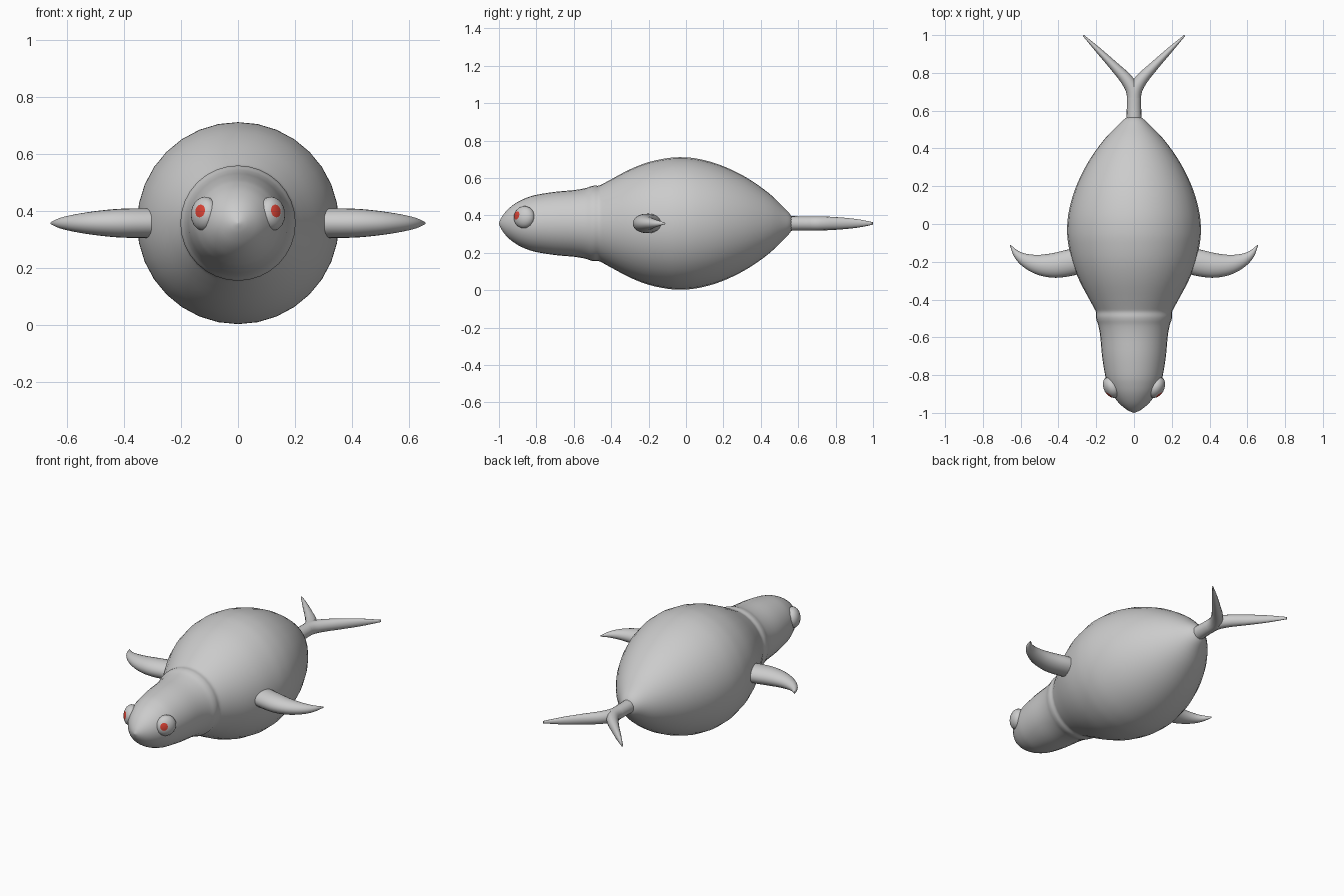
import bpy, bmesh, math
from mathutils import Vector, Matrix

if "Cube" in bpy.data.objects:
    bpy.data.objects.remove(bpy.data.objects["Cube"])

CZ = 0.357  # height of the body axis


def material(name, rgb):
    m = bpy.data.materials.new(name)
    m.diffuse_color = (*rgb, 1)
    m.use_nodes = True
    m.node_tree.nodes["Principled BSDF"].inputs["Base Color"].default_value = m.diffuse_color
    return m


GREY = material("grey", (0.6, 0.6, 0.6))
RED = material("red", (0.7, 0.055, 0.035))


def finish(name, bm, mats, angle=50):
    bmesh.ops.recalc_face_normals(bm, faces=bm.faces)
    me = bpy.data.meshes.new(name)
    bm.to_mesh(me)
    bm.free()
    for m in mats:
        me.materials.append(m)
    ob = bpy.data.objects.new(name, me)
    bpy.context.collection.objects.link(ob)
    bpy.context.view_layer.objects.active = ob
    ob.select_set(True)
    bpy.ops.object.shade_smooth_by_angle(angle=math.radians(angle))
    ob.select_set(False)
    return ob


def spline(points, steps):
    """Catmull-Rom through tuples of any length."""
    p = [Vector(q) for q in points]
    p = [p[0] * 2 - p[1]] + p + [p[-1] * 2 - p[-2]]
    out = []
    for i in range(1, len(p) - 2):
        a, b, c, d = p[i - 1:i + 3]
        for s in range(steps):
            t = s / steps
            out.append(0.5 * (2 * b + (c - a) * t + (2 * a - 5 * b + 4 * c - d) * t * t
                              + (3 * b - a - 3 * c + d) * t ** 3))
    return out + [p[-2]]


def tube(name, stations, sides, steps):
    """Oval tube along a level path; stations are (x, y, half width, half height)."""
    pts = spline(stations, steps)
    bm = bmesh.new()
    rings = []
    for i, q in enumerate(pts):
        e = pts[min(i + 1, len(pts) - 1)] - pts[max(i - 1, 0)]
        n = Vector((-e[1], e[0], 0)).normalized()
        w, h = max(q[2], 0.001), max(q[3], 0.001)
        c = Vector((q[0], q[1], CZ))
        rings.append([bm.verts.new(c + n * w * math.cos(a) + Vector((0, 0, h * math.sin(a))))
                      for a in (2 * math.pi * k / sides for k in range(sides))])
    for r, s in zip(rings, rings[1:]):
        for k in range(sides):
            bm.faces.new((r[k], r[(k + 1) % sides], s[(k + 1) % sides], s[k]))
    bm.faces.new(rings[0])
    bm.faces.new(rings[-1])
    return finish(name, bm, [GREY])


# Body and head: one round shell along y, as (y, radius)
head = [(-1, 0.002), (-0.985, 0.035), (-0.95, 0.078), (-0.9, 0.115), (-0.85, 0.138),
        (-0.8, 0.153), (-0.7, 0.169), (-0.6, 0.178), (-0.54, 0.188)]
collar = [(-0.51, 0.198), (-0.49, 0.202), (-0.465, 0.202)]
trunk = [(-0.44, 0.214), (-0.4, 0.236), (-0.3, 0.289), (-0.2, 0.328), (-0.1, 0.349),
         (-0.03, 0.354), (0.05, 0.348), (0.15, 0.324), (0.25, 0.284), (0.35, 0.229),
         (0.45, 0.156), (0.52, 0.088), (0.552, 0.055), (0.565, 0.035)]
tube("body", [(0, y, r, r) for y, r in head + collar + trunk], 32, 3)

for s, side in ((1, "right"), (-1, "left")):
    # Forked tail half, sharing the straight stem
    tail = [(0, 0.53, .04, .04), (0, 0.62, .038, .038), (0.004, 0.7, .037, .038),
            (0.04, 0.765, .033, .036), (0.11, 0.84, .024, .031),
            (0.19, 0.921, .015, .022), (0.268, 0.998, .004, .007)]
    tube(side + "_tail", [(s * x, y, w, h) for x, y, w, h in tail], 16, 4)

    # Backward curved fin
    fin = [(0.27, -0.19, .068, .052), (0.34, -0.205, .07, .052), (0.42, -0.219, .066, .05),
           (0.5, -0.216, .054, .042), (0.57, -0.194, .037, .031),
           (0.62, -0.160, .02, .019), (0.655, -0.112, .002, .004)]
    tube(side + "_fin", [(s * x, y, w, h) for x, y, w, h in fin], 24, 4)

    # Flattened eye ball whose polar cap is the iris
    n = Vector((0.86 * s, -0.5, 0.1)).normalized()
    iris = Vector((0.49 * s, -0.85, 0.2)).normalized()
    bm = bmesh.new()
    bmesh.ops.create_uvsphere(bm, u_segments=16, v_segments=16, radius=0.06)
    for f in bm.faces:
        f.material_index = int(f.calc_center_median().z > 0.06 * math.cos(math.radians(22)))
    rot = iris.to_track_quat('Z', 'Y').to_matrix().to_4x4()
    flat = Matrix.Scale(0.7, 4, n)
    bm.transform(Matrix.Translation((0.118 * s, -0.865, 0.39)) @ flat @ rot)
    finish(side + "_eye", bm, [GREY, RED])
